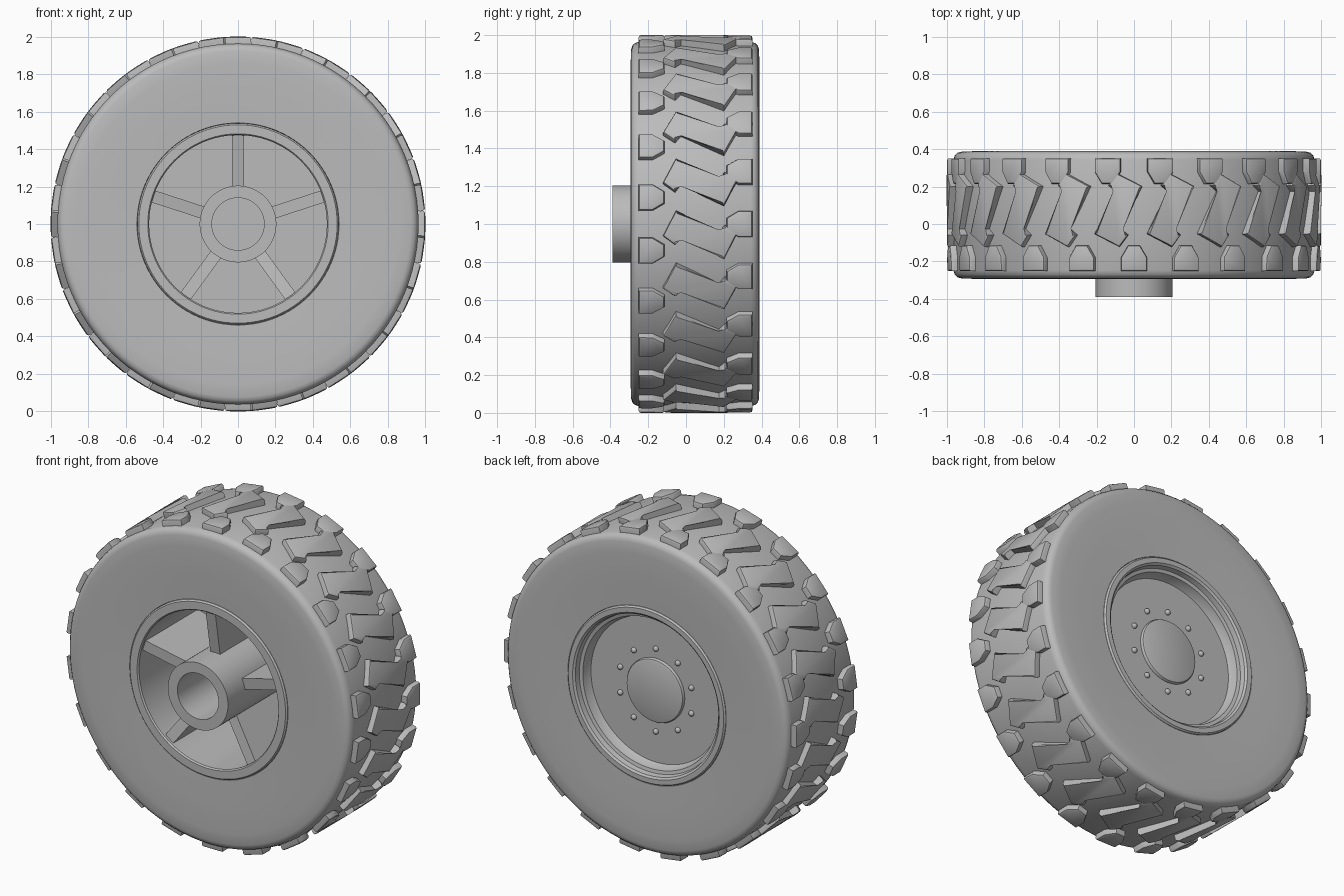
import bpy, bmesh
from math import sin, cos, pi, radians
from mathutils import Matrix, Vector

cube = bpy.data.objects.get("Cube")
if cube:
    bpy.data.objects.remove(cube, do_unlink=True)

# One grey for the whole wheel
grey = bpy.data.materials.new("plain grey")
grey.use_nodes = True
colour = (0.5, 0.5, 0.5, 1)
grey.diffuse_color = colour
grey.node_tree.nodes["Principled BSDF"].inputs["Base Color"].default_value = colour

AXLE = Vector((0, 0, 1))
LUGS = 22
STEP = 2 * pi / LUGS


def polar(r, angle, y):
    """Point at a radius and angle round the axle, angle measured from +x towards +z."""
    return AXLE + Vector((r * cos(angle), y, r * sin(angle)))


def finish(name, bm, smooth=35):
    bmesh.ops.recalc_face_normals(bm, faces=bm.faces)
    mesh = bpy.data.meshes.new(name)
    bm.to_mesh(mesh)
    bm.free()
    mesh.materials.append(grey)
    obj = bpy.data.objects.new(name, mesh)
    bpy.context.collection.objects.link(obj)
    bpy.ops.object.select_all(action='DESELECT')
    obj.select_set(True)
    bpy.context.view_layer.objects.active = obj
    bpy.ops.object.shade_smooth_by_angle(angle=radians(smooth))
    return obj


def lathe(name, profile, closed=True, steps=96):
    """Revolve (radius, y) points round the axle."""
    bm = bmesh.new()
    verts = [bm.verts.new(polar(r, 0, y)) for r, y in profile]
    edges = [bm.edges.new(pair) for pair in zip(verts, verts[1:])]
    if closed:
        edges.append(bm.edges.new((verts[-1], verts[0])))
    bmesh.ops.spin(bm, geom=verts + edges, cent=AXLE, axis=(0, 1, 0),
                   angle=2 * pi, steps=steps, use_merge=True)
    bmesh.ops.remove_doubles(bm, verts=bm.verts, dist=0.0001)
    return finish(name, bm)


def lug_ring(name, outline, y_mid, start):
    """Ring of raised blocks; outline holds (y, arc) points about the block centre."""
    bm = bmesh.new()
    for i in range(LUGS):
        turn = start + i * STEP
        low, high = [[bm.verts.new(polar(r, turn + s, y_mid + y)) for y, s in outline]
                     for r in (0.94, 1.002)]
        top = bm.faces.new(high)
        bm.faces.new(low)
        for j in range(len(low)):
            k = (j + 1) % len(low)
            bm.faces.new((low[j], low[k], high[k], high[j]))
        bmesh.ops.bevel(bm, geom=list(top.edges), offset=0.012, segments=2,
                        profile=0.5, affect='EDGES')
    return finish(name, bm, 30)


# Tyre: same rounded shoulder on both sides, mirrored about its middle
MID = 0.048
side = [(0.52, 0.20), (0.54, 0.332), (0.70, 0.338), (0.86, 0.341), (0.925, 0.338),
        (0.945, 0.332), (0.958, 0.318), (0.965, 0.295)]
lathe("tyre", [(r, MID - w) for r, w in side] + [(r, MID + w) for r, w in reversed(side)])

# Tread: pointed shoulder blocks on both edges, staggered, with zigzag bars between
half = [(-0.068, 0.07), (0.005, 0.07), (0.068, 0.032)]
pointed = half + [(y, -s) for y, s in reversed(half)]
lug_ring("front_shoulder_lugs", pointed, -0.183, pi / 2)
lug_ring("back_shoulder_lugs", [(-y, s) for y, s in pointed], 0.283, 0)
hook = [(-0.127, 0.13), (-0.196, -0.006), (-0.132, -0.054), (-0.101, -0.013)]
lug_ring("zigzag_lugs", hook + [(-y, -s) for y, s in hook], 0.074, -0.058)

# Rim: front lip, deep open barrel, back plate and stepped back lip
lathe("rim", [(0, 0.24), (0.475, 0.24), (0.475, -0.285), (0.482, -0.294), (0.53, -0.294),
              (0.538, -0.285), (0.538, 0.38), (0.53, 0.39), (0.50, 0.39), (0.488, 0.38),
              (0.482, 0.35), (0.462, 0.345), (0.455, 0.31), (0.445, 0.29), (0, 0.29)],
      closed=False)

# Hub tube with open bore
lathe("hub", [(0.205, 0.25), (0.205, -0.39), (0.14, -0.39), (0.14, 0.25)], steps=64)

# Back cap with a rounded edge
lathe("hub_cap", [(0, 0.31), (0.18, 0.31), (0.19, 0.306), (0.195, 0.298), (0.195, 0.28)],
      closed=False, steps=64)

# Five spoke plates running the depth of the barrel
bm = bmesh.new()
for i in range(5):
    angle = pi / 2 + i * 2 * pi / 5
    across = Vector((-sin(angle), 0, cos(angle))) * 0.033
    plate = [(0.19, -0.22), (0.48, -0.27), (0.48, 0.25), (0.19, 0.25)]
    left, right = [[bm.verts.new(polar(r, angle, y) + across * d) for r, y in plate]
                   for d in (-1, 1)]
    bm.faces.new(left)
    bm.faces.new(right)
    for j in range(4):
        k = (j + 1) % 4
        bm.faces.new((left[j], left[k], right[k], right[j]))
finish("spokes", bm)

# Ten domed bolts round the cap
bm = bmesh.new()
for i in range(10):
    place = Matrix.Translation(polar(0.255, pi / 10 + i * pi / 5, 0.292))
    bmesh.ops.create_uvsphere(bm, u_segments=16, v_segments=8, radius=0.017, matrix=place)
finish("bolts", bm, 60)
